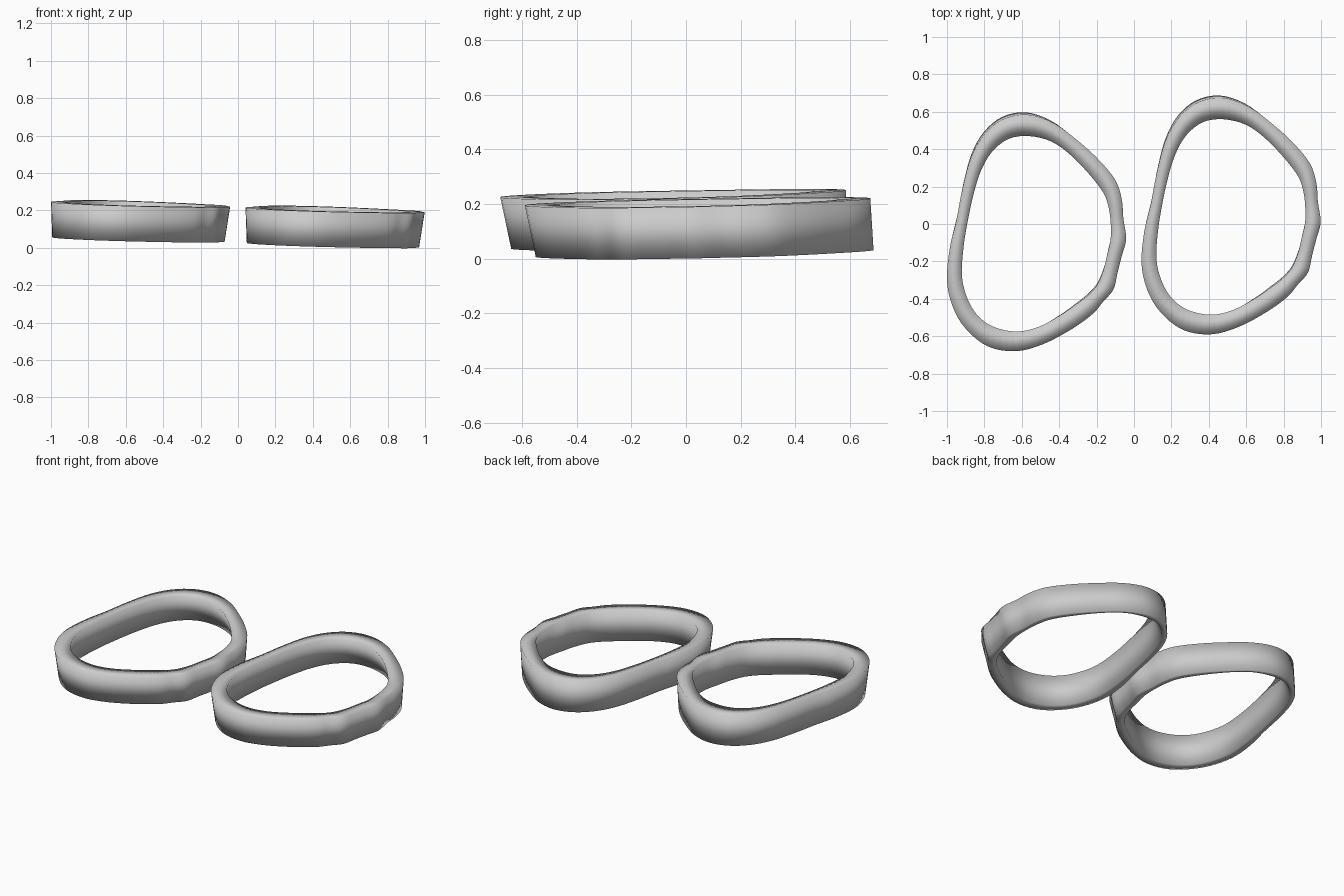
import bpy, bmesh
from mathutils import Vector

if "Cube" in bpy.data.objects:
    bpy.data.objects.remove(bpy.data.objects["Cube"])

# Paired top outlines of one band (outer and inner), clockwise from the right side
OUTER = [(-.10, .235), (-.065, .13), (-.057, .03), (-.042, -.08), (-.065, -.17), (-.088, -.26),
         (-.11, -.35), (-.165, -.415), (-.22, -.48), (-.33, -.56), (-.48, -.64), (-.63, -.68),
         (-.78, -.655), (-.90, -.56), (-.97, -.44), (-1.0, -.30), (-.985, -.13), (-.95, .02),
         (-.915, .20), (-.87, .36), (-.80, .48), (-.70, .56), (-.57, .585), (-.43, .54),
         (-.30, .445), (-.19, .345)]
INNER = [(-.16, .16), (-.135, .085), (-.125, .01), (-.125, -.08), (-.145, -.17), (-.165, -.25),
         (-.20, -.33), (-.25, -.385), (-.31, -.43), (-.39, -.485), (-.51, -.55), (-.63, -.575),
         (-.75, -.55), (-.835, -.49), (-.89, -.40), (-.92, -.28), (-.912, -.13), (-.89, .01),
         (-.86, .15), (-.82, .28), (-.76, .385), (-.67, .455), (-.56, .47), (-.44, .44),
         (-.335, .365), (-.23, .255)]


def spline(points, steps=4):
    """Closed Catmull-Rom curve through the points."""
    p = [Vector(q) for q in points]
    n, out = len(p), []
    for i in range(n):
        a, b, c, d = p[i - 1], p[i], p[(i + 1) % n], p[(i + 2) % n]
        for s in range(steps):
            t = s / steps
            out.append(0.5 * (2 * b + (c - a) * t + (2 * a - 5 * b + 4 * c - d) * t * t
                              + (3 * b - a - 3 * c + d) * t ** 3))
    return out


def remap(v, a0, a1, b0, b1):
    return b0 + (v - a0) / (a1 - a0) * (b1 - b0)


def tilt(points, height):
    """Lift an outline onto the slightly sloping plane."""
    return [(x, y, height - .031 * x + .022 * y) for x, y in points]


# Lower edges: outer wall leans in and back, opening flares toward the back
outer, inner = spline(OUTER), spline(INNER)
outer_low = [(remap(x, -1, -.04, -.993, -.07), remap(y, -.68, .585, -.64, .597)) for x, y in outer]
inner_low = [(remap(x, -.92, -.125, -.943, -.117), remap(y, -.575, .47, -.583, .565))
             for x, y in inner]

bm = bmesh.new()
loops = [[bm.verts.new(co) for co in tilt(pts, h)] for pts, h in
         ((outer, .22), (inner, .22), (inner_low, .03), (outer_low, .03))]
n = len(outer)
for k in range(4):
    a, b = loops[k], loops[(k + 1) % 4]
    for i in range(n):
        j = (i + 1) % n
        bm.faces.new((a[i], a[j], b[j], b[i]))
bmesh.ops.recalc_face_normals(bm, faces=bm.faces)
mesh = bpy.data.meshes.new("band")
bm.to_mesh(mesh)
bm.free()
mesh.shade_smooth()

# Left band and its offset twin
for name, offset in (("left_band", (0, 0, 0)), ("right_band", (1.04, .09, -.030))):
    ob = bpy.data.objects.new(name, mesh.copy())
    ob.location = offset
    bpy.context.collection.objects.link(ob)
